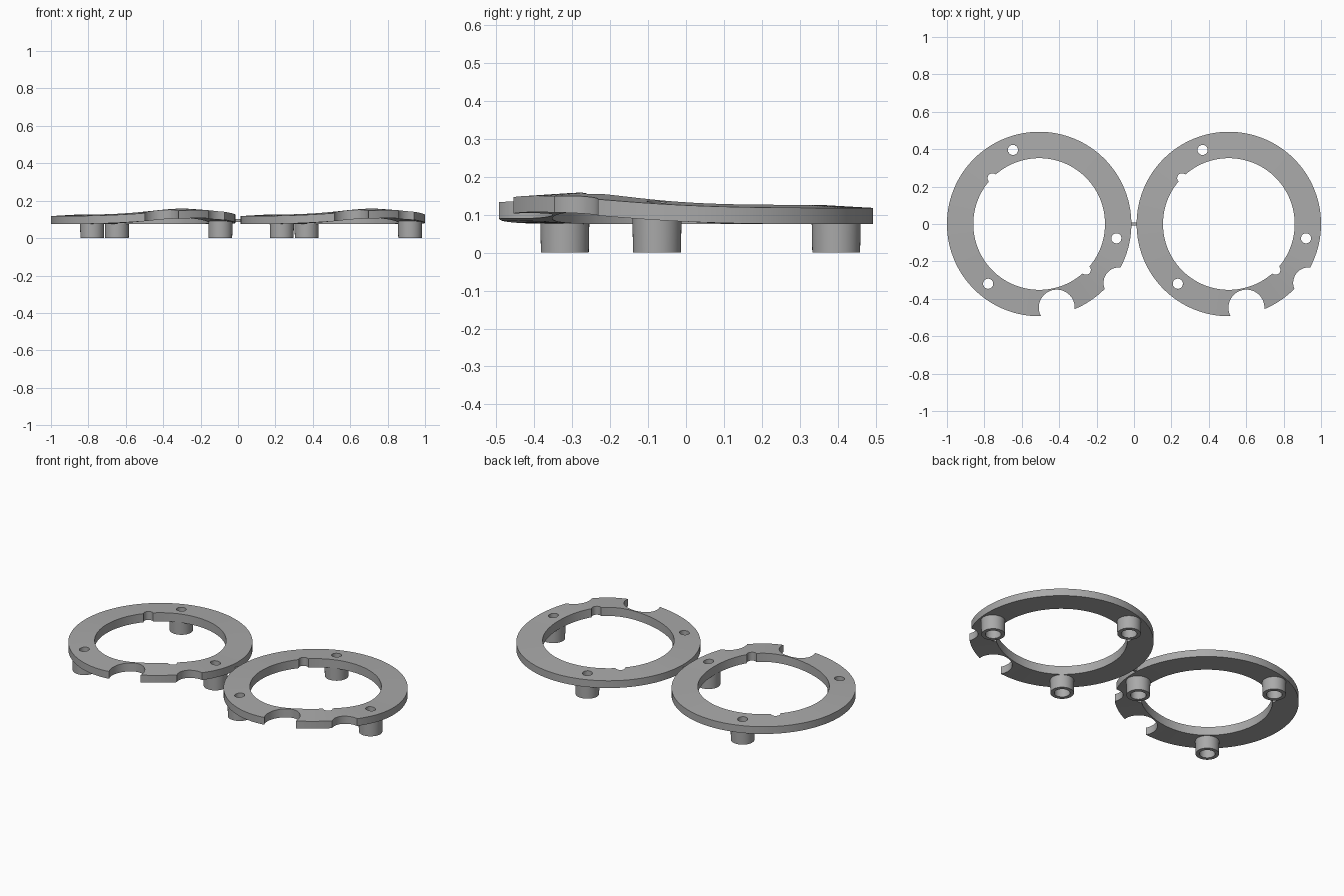
import bpy, bmesh
from math import sin, cos, radians, exp, pi

if "Cube" in bpy.data.objects:
    bpy.data.objects.remove(bpy.data.objects["Cube"])

OUTER, INNER, SEGS = 0.493, 0.352, 180
CENTRE = 0.507
PEGS = [(0.42 * cos(radians(a)), 0.42 * sin(radians(a))) for a in (109.5, -10.5, 229.5)]

grey = bpy.data.materials.new("plain grey")
grey.use_nodes = True
colour = (0.4, 0.4, 0.4, 1)
grey.diffuse_color = colour
grey.node_tree.nodes["Principled BSDF"].inputs["Base Color"].default_value = colour


def make_object(name, bm, x=0):
    bmesh.ops.recalc_face_normals(bm, faces=bm.faces)
    mesh = bpy.data.meshes.new(name)
    bm.to_mesh(mesh)
    bm.free()
    mesh.materials.append(grey)
    obj = bpy.data.objects.new(name, mesh)
    obj.location.x = x
    bpy.context.collection.objects.link(obj)
    return obj


def cylinder(name, x, y, r_low, r_high, z0, z1, sides=48):
    bm = bmesh.new()
    bmesh.ops.create_cone(bm, cap_ends=True, segments=sides, radius1=r_low,
                          radius2=r_high, depth=z1 - z0)
    bmesh.ops.translate(bm, verts=bm.verts, vec=(x, y, (z0 + z1) / 2))
    return make_object(name, bm)


def cut(obj, cutters):
    bpy.context.view_layer.objects.active = obj
    for c in cutters:
        c.hide_render = True
        mod = obj.modifiers.new("cut", "BOOLEAN")
        mod.operation, mod.solver, mod.object = "DIFFERENCE", "EXACT", c
        bpy.ops.object.modifier_apply(modifier=mod.name)
        bpy.data.objects.remove(c)


def smooth(obj):
    bpy.ops.object.select_all(action="DESELECT")
    obj.select_set(True)
    bpy.context.view_layer.objects.active = obj
    bpy.ops.object.shade_smooth_by_angle(angle=radians(30))


def lift(a):
    # the ring bulges upward around the notched sector
    d = (a + radians(53) + pi) % (2 * pi) - pi
    return 0.032 * exp(-0.5 * (d / radians(30)) ** 2)


def wavy_ring():
    section = [(INNER, 0.075), (OUTER, 0.075), (OUTER, 0.118), (INNER, 0.126)]
    bm = bmesh.new()
    loops = []
    for i in range(SEGS):
        a = 2 * pi * i / SEGS
        loops.append([bm.verts.new((r * cos(a), r * sin(a), z + lift(a))) for r, z in section])
    for i in range(SEGS):
        p, q = loops[i], loops[(i + 1) % SEGS]
        for k in range(4):
            n = (k + 1) % 4
            bm.faces.new((p[k], p[n], q[n], q[k]))
    return make_object("ring", bm)


# One ring with edge notches, small inner notches and screw holes
ring = wavy_ring()
bites = [(0.094, -0.447, 0.096), (0.427, -0.315, 0.083),
         (-0.25, 0.245, 0.026), (0.25, -0.245, 0.026)]
bites += [(x, y, 0.027) for x, y in PEGS]
cut(ring, [cylinder("cutter", x, y, r, r, -0.1, 0.3, 64) for x, y, r in bites])
smooth(ring)

# Hollow pegs below the ring
parts = [ring]
for i, (x, y) in enumerate(PEGS):
    peg = cylinder(f"peg_{i + 1}", x, y, 0.063, 0.065, 0, 0.1)
    cut(peg, [cylinder("cutter", x, y, 0.027, 0.027, -0.1, 0.3),
              cylinder("cutter", x, y, 0.042, 0.042, -0.1, 0.05)])
    smooth(peg)
    parts.append(peg)

# Second identical set on the other side
for part in parts:
    twin = part.copy()
    bpy.context.collection.objects.link(twin)
    base = part.name
    part.name, twin.name = "left_" + base, "right_" + base
    part.location.x, twin.location.x = CENTRE, -CENTRE

# Thin bridge joining the rings
bm = bmesh.new()
bmesh.ops.create_cube(bm, size=1)
bmesh.ops.scale(bm, verts=bm.verts, vec=(0.05, 0.014, 0.018))
bmesh.ops.translate(bm, verts=bm.verts, vec=(0, 0, 0.094))
make_object("bridge", bm)
